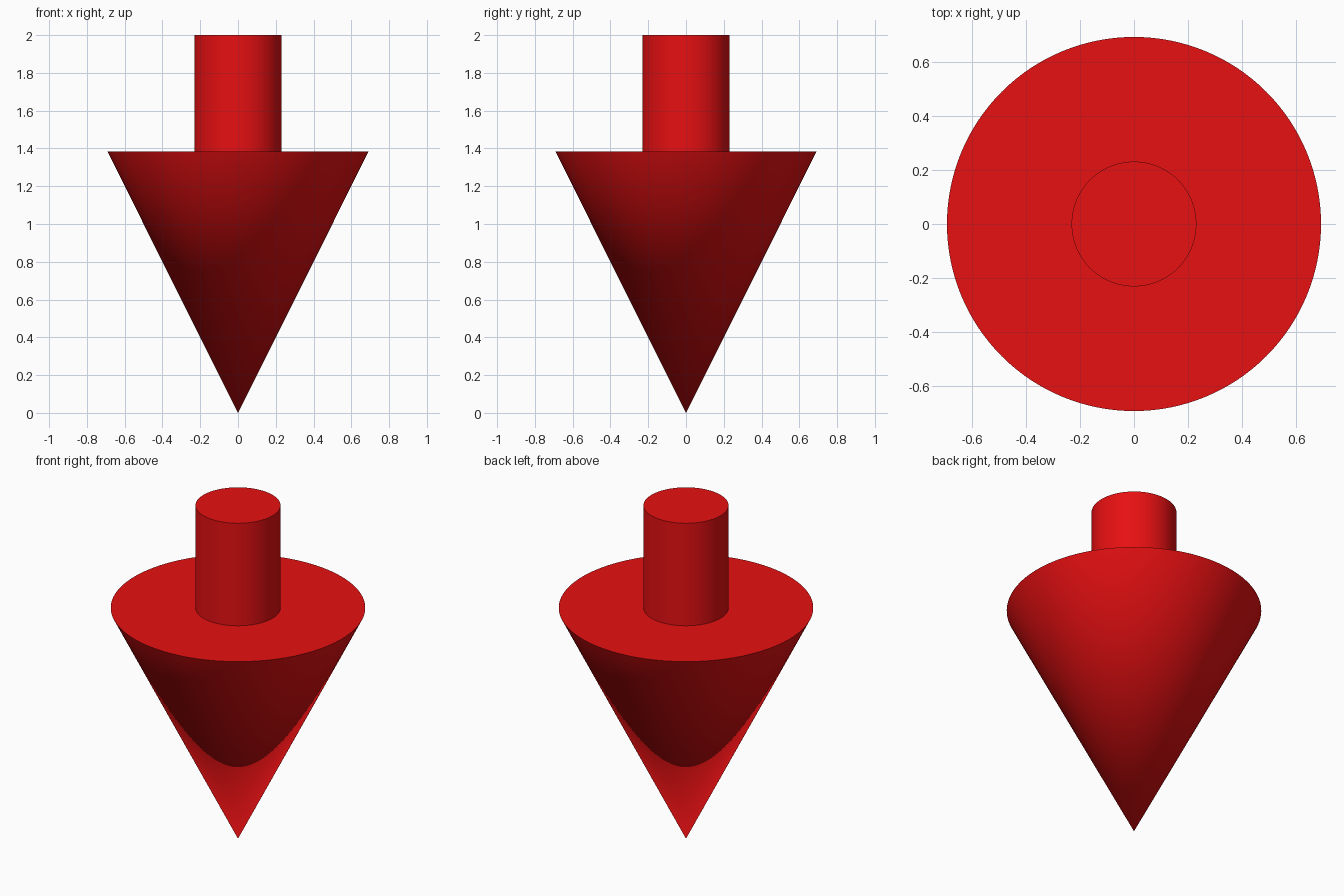
import bpy
import math

if "Cube" in bpy.data.objects:
    bpy.data.objects.remove(bpy.data.objects["Cube"])

red = bpy.data.materials.new("red")
red.diffuse_color = (0.8, 0.005, 0.006, 1.0)
red.use_nodes = True
red.node_tree.nodes["Principled BSDF"].inputs["Base Color"].default_value = red.diffuse_color


def add_round(name, r_bottom, r_top, z0, z1):
    """Upright cone or cylinder between two heights."""
    bpy.ops.mesh.primitive_cone_add(
        vertices=128, radius1=r_bottom, radius2=r_top,
        depth=z1 - z0, location=(0, 0, (z0 + z1) / 2))
    obj = bpy.context.object
    obj.name = name
    obj.data.materials.append(red)
    bpy.ops.object.shade_smooth_by_angle(angle=math.radians(30))
    return obj


# Arrow head pointing down, with the shaft standing on its flat top
SHOULDER = 1.385
add_round("arrow_head", 0.0, 0.692, 0.0, SHOULDER)
add_round("arrow_shaft", 0.231, 0.231, SHOULDER, 2.0)
